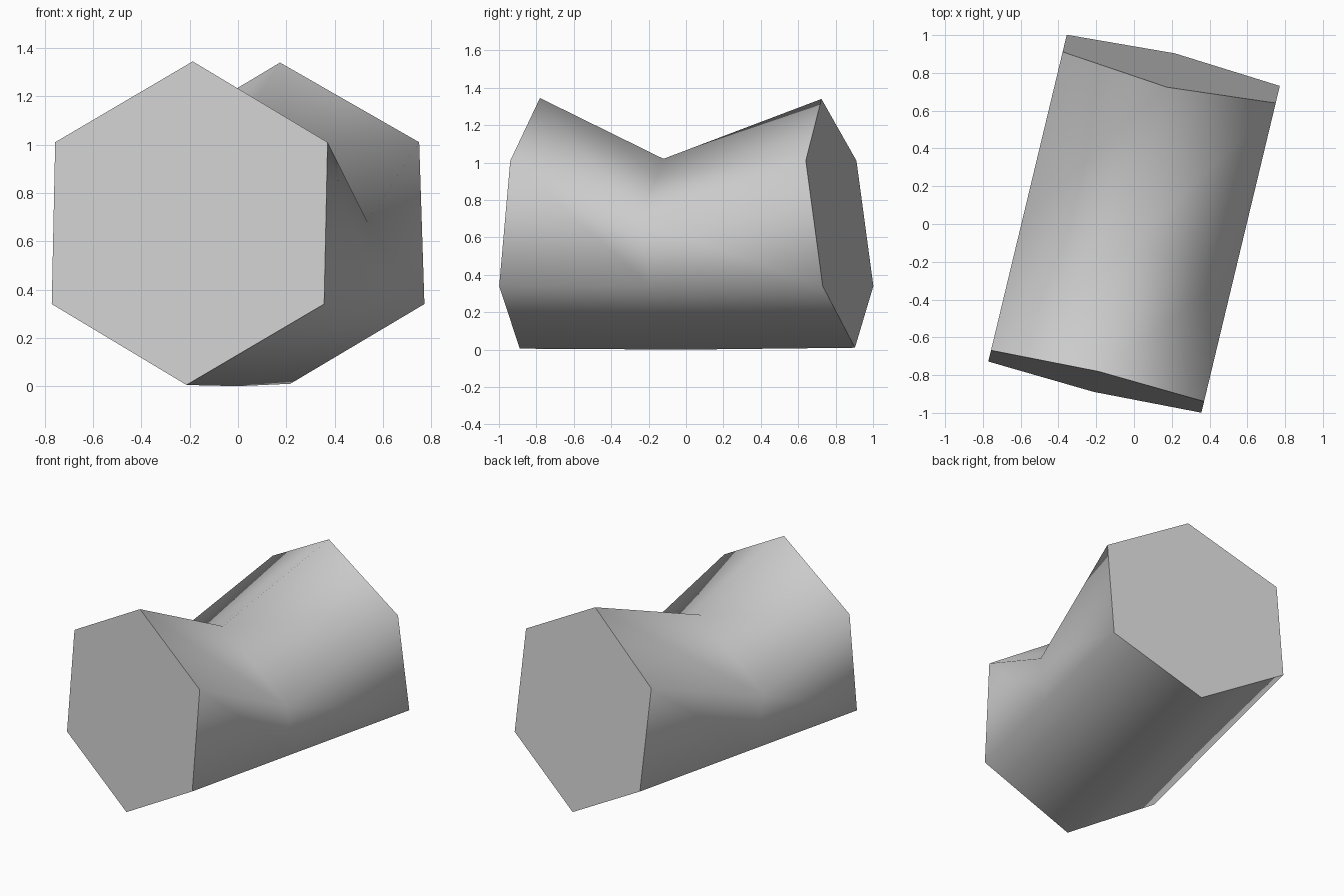
import bpy, bmesh, math
from mathutils import Matrix

cube = bpy.data.objects.get("Cube")
if cube:
    bpy.data.objects.remove(cube, do_unlink=True)

# One plain grey
grey = bpy.data.materials.new("plain_grey")
grey.use_nodes = True
colour = (0.6, 0.6, 0.6, 1)
grey.diffuse_color = colour
grey.node_tree.nodes["Principled BSDF"].inputs["Base Color"].default_value = colour

HALF_WIDTH = 0.58
# Each hexagonal ring: (position along the tube, height) of its
# top, shoulder, hip and bottom corners; the middle ring is pressed in from above
RINGS = [
    [(-0.803, 1.345), (-0.827, 1.01), (-0.888, 0.34), (-0.914, 0.005)],
    [(-0.124, 1.02), (-0.12, 0.68), (-0.055, 0.34), (0, 0)],
    [(0.745, 1.34), (0.798, 1.01), (0.891, 0.34), (0.929, 0.01)],
]


def add_ring(bm, corners):
    top, shoulder, hip, bottom = corners
    loop = [(0, top), (1, shoulder), (1, hip), (0, bottom), (-1, hip), (-1, shoulder)]
    return [bm.verts.new((side * HALF_WIDTH, y, z)) for side, (y, z) in loop]


# Tube sides and end caps
bm = bmesh.new()
rings = [add_ring(bm, corners) for corners in RINGS]
for a, b in zip(rings, rings[1:]):
    for i in range(6):
        j = (i + 1) % 6
        bm.faces.new((a[i], a[j], b[j], b[i]))
bm.faces.new(rings[0])
bm.faces.new(rings[-1])
bmesh.ops.recalc_face_normals(bm, faces=bm.faces)
bm.transform(Matrix.Rotation(math.radians(-13.5), 4, "Z"))

mesh = bpy.data.meshes.new("dented_tube")
bm.to_mesh(mesh)
bm.free()
mesh.materials.append(grey)
tube = bpy.data.objects.new("dented_tube", mesh)
bpy.context.collection.objects.link(tube)

# Smooth sides, sharp cap rims
bpy.ops.object.select_all(action="DESELECT")
tube.select_set(True)
bpy.context.view_layer.objects.active = tube
bpy.ops.object.shade_smooth_by_angle(angle=math.radians(66))
